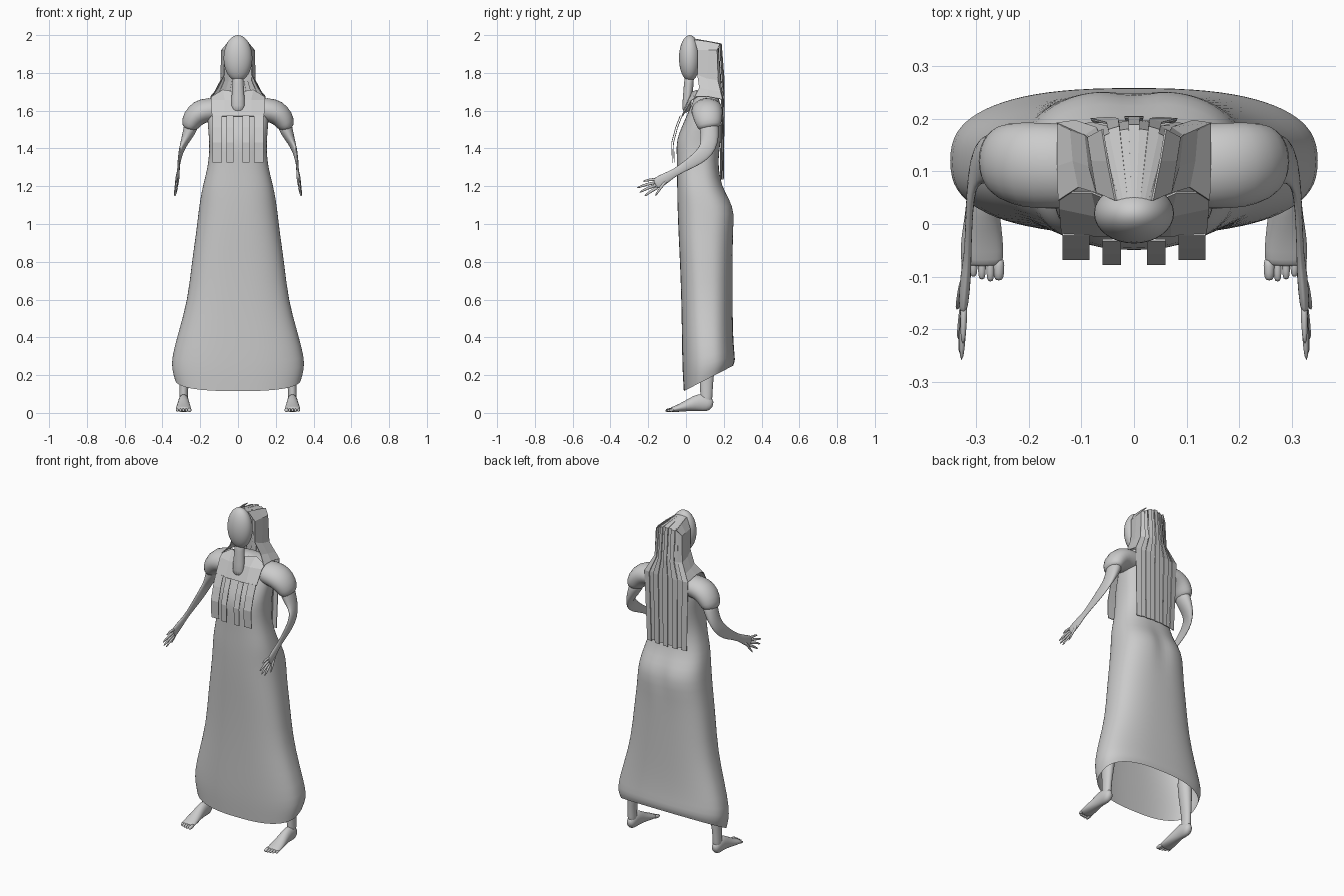
import bpy, math
from mathutils import Vector


def make(name, verts, faces, smooth=True, subsurf=0, thick=0.0):
    me = bpy.data.meshes.new(name)
    me.from_pydata([tuple(v) for v in verts], [], faces)
    ob = bpy.data.objects.new(name, me)
    bpy.context.collection.objects.link(ob)
    bpy.ops.object.select_all(action='DESELECT')
    ob.select_set(True)
    bpy.context.view_layer.objects.active = ob
    bpy.ops.object.mode_set(mode='EDIT')
    bpy.ops.mesh.select_all(action='SELECT')
    bpy.ops.mesh.normals_make_consistent(inside=False)
    bpy.ops.object.mode_set(mode='OBJECT')
    if thick:
        m = ob.modifiers.new("thickness", 'SOLIDIFY')
        m.thickness, m.offset = thick, 0
    if subsurf:
        ob.modifiers.new("smooth", 'SUBSURF').levels = subsurf
        ob.modifiers["smooth"].render_levels = subsurf
    if smooth:
        for p in me.polygons:
            p.use_smooth = True
    return ob


def bridge(rows, n, caps=(True, True)):
    faces = [(r * n + i, r * n + (i + 1) % n, (r + 1) * n + (i + 1) % n, (r + 1) * n + i)
             for r in range(rows - 1) for i in range(n)]
    if caps[0]:
        faces.append(tuple(range(n)))
    if caps[1]:
        faces.append(tuple((rows - 1) * n + i for i in range(n)))
    return faces


def tube(name, pts, n=10, side=1):
    """Loft along points (x, y, z, half size in x, half size across)."""
    verts = []
    c = [Vector(p[:3]) for p in pts]
    for k, p in enumerate(pts):
        t = (c[min(k + 1, len(c) - 1)] - c[max(k - 1, 0)]).normalized()
        u = Vector((1, 0, 0))
        u = (u - t * u.dot(t)).normalized()
        w = t.cross(u)
        for i in range(n):
            a = 2 * math.pi * i / n
            v = c[k] + u * p[3] * math.cos(a) + w * p[4] * math.sin(a)
            verts.append((v.x * side, v.y, v.z))
    return make(name, verts, bridge(len(pts), n), subsurf=1)


def sheet(name, rows, thick=0.004):
    n = len(rows[0])
    faces = [(r * n + i, r * n + i + 1, (r + 1) * n + i + 1, (r + 1) * n + i)
             for r in range(len(rows) - 1) for i in range(n - 1)]
    return make(name, [p for r in rows for p in r], faces, smooth=False, thick=thick)


# Gown: z, half width, front y, back y, rise of the ring from front to back
gown = [(1.70, .05, .06, .15, 0), (1.67, .13, .045, .175, 0), (1.60, .165, .015, .19, 0),
        (1.52, .16, -.02, .19, 0), (1.45, .153, -.05, .185, 0), (1.38, .152, -.05, .175, 0),
        (1.30, .160, -.047, .17, 0), (1.20, .187, -.047, .19, 0), (1.13, .20, -.046, .235, 0),
        (1.06, .21, -.044, .262, 0), (.95, .222, -.04, .25, 0), (.80, .245, -.032, .247, 0),
        (.60, .266, -.025, .247, 0), (.42, .315, -.022, .248, .02), (.26, .353, -.02, .255, .06),
        (.18, .35, -.016, .262, .10), (.115, .335, -.012, .25, .135)]
N = 40
verts = []
for z, w, yf, yb, rise in gown:
    for i in range(N):
        a = 2 * math.pi * i / N
        ca, sa = math.cos(a), math.sin(a)
        x = w * math.copysign(abs(ca) ** .78, ca)
        t = .5 + .5 * math.copysign(abs(sa) ** .78, sa)
        y = yf + (yb - yf) * t
        if sa > 0:   # cleft between the hips
            y -= .02 * math.exp(-(x / .035) ** 2 - ((z - 1.07) / .08) ** 2)
        verts.append((x, y, z + rise * t))
make("gown", verts, bridge(len(gown), N, (True, False)), subsurf=1)

# Head and neck
bpy.ops.mesh.primitive_uv_sphere_add(segments=32, ring_count=20, location=(0, .02, 1.878))
head = bpy.context.object
head.name = "head"
head.scale = (.076, .057, .122)
bpy.ops.object.shade_smooth()
tube("neck", [(0, .02, 1.80, .028, .026), (0, .015, 1.75, .03, .026),
              (0, .008, 1.66, .036, .026), (0, -.002, 1.585, .038, .022)], 14)

for s, label in ((1, "left"), (-1, "right")):
    # Short sleeve
    tube(label + "_sleeve", [(.07, .11, 1.61, .06, .08), (.15, .11, 1.605, .066, .085),
                             (.205, .112, 1.595, .068, .085), (.242, .118, 1.555, .06, .077),
                             (.256, .122, 1.515, .046, .064), (.258, .124, 1.505, .03, .05)], 14, s)
    # Bent arm, flattened towards the hand
    tube(label + "_arm", [(.235, .12, 1.56, .045, .055), (.257, .124, 1.49, .036, .052),
                          (.283, .125, 1.435, .022, .048), (.302, .108, 1.388, .012, .043),
                          (.311, .06, 1.345, .008, .036), (.314, 0, 1.308, .007, .026),
                          (.316, -.06, 1.272, .007, .020), (.32, -.10, 1.248, .011, .028),
                          (.324, -.15, 1.218, .010, .033), (.325, -.165, 1.21, .006, .028)], 12, s)
    # Spread fingers: root y, z then tip y, z
    for k, (y0, z0, y1, z1) in enumerate(((-.10, 1.235, -.165, 1.145), (-.145, 1.195, -.222, 1.145),
                                          (-.15, 1.207, -.25, 1.165), (-.155, 1.22, -.262, 1.19),
                                          (-.15, 1.235, -.23, 1.225))):
        x1 = .337 - .003 * k
        tube(f"{label}_finger_{k}", [(.323, y0, z0, .008, .010),
                                     ((.323 + x1) / 2, (y0 + y1) / 2, (z0 + z1) / 2 + .006, .007, .008),
                                     (x1, y1, z1, .004, .005)], 8, s)
    # Leg, foot and toes
    tube(label + "_leg", [(.27, .11, .42, .045, .05), (.28, .11, .25, .035, .045),
                          (.287, .108, .15, .024, .036), (.288, .108, .09, .024, .033),
                          (.288, .108, .03, .025, .03)], 12, s)
    tube(label + "_foot", [(.288, .142, .034, .018, .022), (.288, .115, .05, .029, .047),
                           (.288, .07, .058, .029, .05), (.288, .02, .042, .034, .034),
                           (.289, -.03, .027, .042, .022), (.289, -.07, .018, .043, .015),
                           (.289, -.08, .016, .036, .011)], 12, s)
    for k in range(5):
        x, tip = .257 + .016 * k, (-.108, -.11, -.106, -.101, -.092)[k]
        r = .012 if k == 0 else .0085
        tube(f"{label}_toe_{k}", [(x, -.06, .018, r, r), (x, tip + .012, .014, r, r),
                                  (x, tip, .011, r * .6, r * .6)], 8, s)
    # Hair beside the face, falling onto the shoulder
    sheet(label + "_side_hair", [
        [(s * .035, .045, 1.975), (s * .05, .12, 1.965), (s * .06, .18, 1.952)],
        [(s * .07, .06, 1.92), (s * .08, .12, 1.92), (s * .087, .165, 1.92)],
        [(s * .072, .06, 1.79), (s * .085, .11, 1.77), (s * .092, .17, 1.76)],
        [(s * .105, .07, 1.72), (s * .115, .12, 1.71), (s * .12, .18, 1.70)],
        [(s * .143, .045, 1.672), (s * .145, .11, 1.675), (s * .145, .19, 1.66)]])
    # Front hair: yoke over the chest, then two hanging locks
    sheet(label + "_front_yoke", [
        [(s * .02, .035, 1.70), (s * .08, .06, 1.71), (s * .142, .06, 1.672)],
        [(s * .0, .01, 1.655), (s * .07, .015, 1.655), (s * .142, .03, 1.655)],
        [(s * .0, -.022, 1.57), (s * .07, -.022, 1.57), (s * .138, -.018, 1.57)]])
    for k, (a, b) in enumerate(((.025, .06), (.085, .136))):
        d = .01 * (1 - k)
        sheet(f"{label}_front_lock_{k}", [[(s * x, y - d, z) for x in (a, b)] for y, z in
                                          ((-.02, 1.575), (-.045, 1.51), (-.066, 1.43), (-.062, 1.325))])

# Back hair: overlapping pleated strips fanning from the crown down the back
COUNT = 9
for k in range(COUNT):
    d = .008 * (k % 2)
    rows = [[], [], [], [], []]
    for u in ((2 * k - .1) / COUNT - 1, (2 * k + 2.1) / COUNT - 1):
        q = u * u
        rows[0].append((.035 * u, .045, 1.98 - .008 * q))
        rows[1].append((.085 * u, .188 - .03 * q - d, 1.955 - .035 * q))
        rows[2].append((.092 * u, .203 - .035 * q - d, 1.76))
        rows[3].append((.145 * u, .203 - .012 * q - d, 1.66))
        rows[4].append((.132 * u, .198 - .015 * q - d, 1.235 + d))
    sheet(f"back_hair_{k}", rows)
